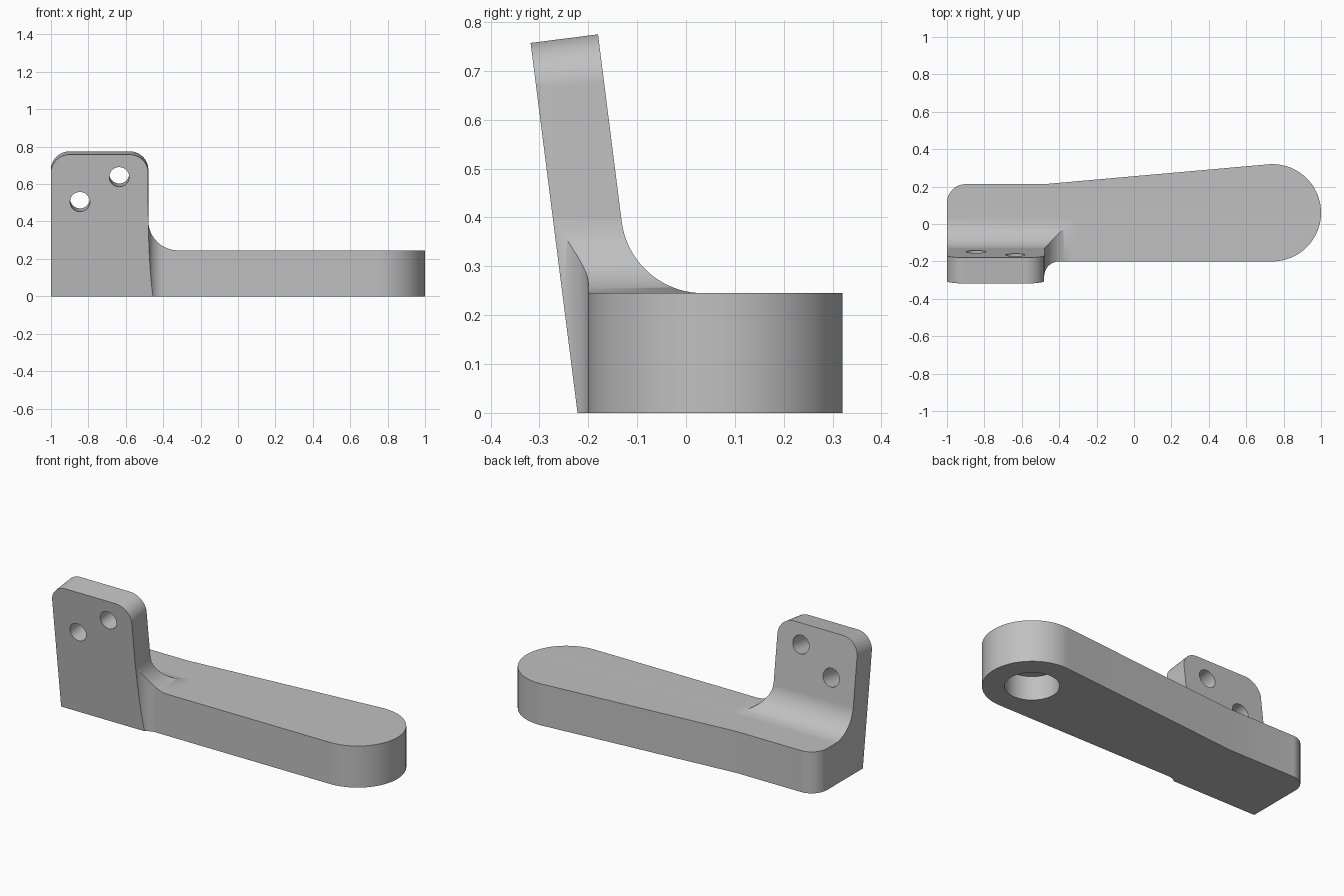
import bpy, bmesh
from math import sin, cos, radians, atan
from mathutils import Vector

if "Cube" in bpy.data.objects:
    bpy.data.objects.remove(bpy.data.objects["Cube"], do_unlink=True)

SLOPE = 0.127            # backward lean of the plate
ARM_Z = 0.245            # arm thickness
EPS = 0.0004             # keeps the crossing prisms from sharing planes
PLATE_R = -0.48          # inner side of the plate


def arc(cx, cy, r, a0, a1, n=20):
    steps = [radians(a0 + (a1 - a0) * i / n) for i in range(n + 1)]
    return [(cx + r * cos(a), cy + r * sin(a)) for a in steps]


def prism(name, pts, axis, lo, hi):
    """Extrude a closed 2D profile along one axis."""
    place = {"x": lambda u, v, d: (d, u, v),
             "y": lambda u, v, d: (u, d, v),
             "z": lambda u, v, d: (u, v, d)}[axis]
    bm = bmesh.new()
    ends = [[bm.verts.new(place(u, v, d)) for u, v in pts] for d in (lo, hi)]
    bm.faces.new(ends[0])
    bm.faces.new(ends[1][::-1])
    for i in range(len(pts)):
        j = (i + 1) % len(pts)
        bm.faces.new((ends[0][i], ends[1][i], ends[1][j], ends[0][j]))
    bmesh.ops.recalc_face_normals(bm, faces=bm.faces)
    mesh = bpy.data.meshes.new(name)
    bm.to_mesh(mesh)
    bm.free()
    ob = bpy.data.objects.new(name, mesh)
    bpy.context.collection.objects.link(ob)
    return ob


def cylinder(name, centre, direction, r, depth):
    bpy.ops.mesh.primitive_cylinder_add(vertices=48, radius=r, depth=depth, location=centre)
    ob = bpy.context.object
    ob.name = name
    ob.rotation_euler = Vector(direction).to_track_quat("Z", "Y").to_euler()
    return ob


def combine(target, tool, operation):
    tool.hide_render = True
    bpy.context.view_layer.update()
    mod = target.modifiers.new(operation, "BOOLEAN")
    mod.operation, mod.solver, mod.object = operation, "EXACT", tool
    bpy.context.view_layer.objects.active = target
    bpy.ops.object.modifier_apply(modifier=mod.name)
    bpy.data.objects.remove(tool, do_unlink=True)


# Side profile: leaning plate, back fillet and arm thickness
lean = atan(SLOPE)
fillet = arc(0.035, ARM_Z + 0.168, 0.168, 180 + lean * 57.2958, 270)
bracket = prism("lever_bracket",
                [(-0.222, 0), (-0.318, 0.757), (-0.18, 0.757 + SLOPE * 0.138)]
                + fillet + [(0.5, ARM_Z), (0.5, 0)], "x", -1.1, 1.1)

# Front profile: rounded plate corners and side fillet
r, top = 0.1, 0.757 + EPS
front = ([(-1 - EPS, -0.1)]
         + arc(-1 - EPS + r, top - r, r, 180, 90)
         + arc(PLATE_R + EPS - r, top - r, r, 90, 0)
         + arc(PLATE_R + EPS + 0.16, ARM_Z + EPS + 0.16, 0.16, 180, 270)
         + [(1.1, ARM_Z + EPS), (1.1, -0.1)])
front_shape = prism("front_shape", front, "y", -0.6, 0.6)
for v in front_shape.data.vertices:      # corners follow the lean
    if v.co.z > 0.5:
        v.co.z += SLOPE * (v.co.y + 0.318)
combine(bracket, front_shape, "INTERSECT")

# Plan outline: tapered arm with round end and vertical fillet
plan = ([(-1, -0.5), (PLATE_R, -0.5)]
        + arc(PLATE_R + 0.08, -0.28, 0.08, 180, 90)
        + arc(0.74, 0.06, 0.26, -90, 95, 48)
        + [(PLATE_R, 0.213)]
        + arc(-0.9, 0.113, 0.1, 90, 180))
combine(bracket, prism("plan_shape", plan, "z", -0.2, 1.0), "INTERSECT")

# Blind socket under the round end
combine(bracket, cylinder("socket", (0.74, 0.06, 0.035), (0, 0, 1), 0.143, 0.21), "DIFFERENCE")

# Screw holes square to the plate
for x, z in ((-0.845, 0.505), (-0.635, 0.638)):
    y = -0.222 - SLOPE * z
    combine(bracket, cylinder("screw_hole", (x, y, z), (0, 1, SLOPE), 0.053, 0.5), "DIFFERENCE")

# Grey material and shading
grey = bpy.data.materials.new("light_grey")
grey.use_nodes = True
colour = (0.53, 0.53, 0.53, 1)
grey.diffuse_color = colour
grey.node_tree.nodes["Principled BSDF"].inputs["Base Color"].default_value = colour
bracket.data.materials.clear()
bracket.data.materials.append(grey)
for p in bracket.data.polygons:
    p.material_index = 0

bpy.ops.object.select_all(action="DESELECT")
bracket.select_set(True)
bpy.context.view_layer.objects.active = bracket
bpy.ops.object.shade_smooth_by_angle(angle=radians(30))
weighted = bracket.modifiers.new("even_shading", "WEIGHTED_NORMAL")
weighted.keep_sharp = True
